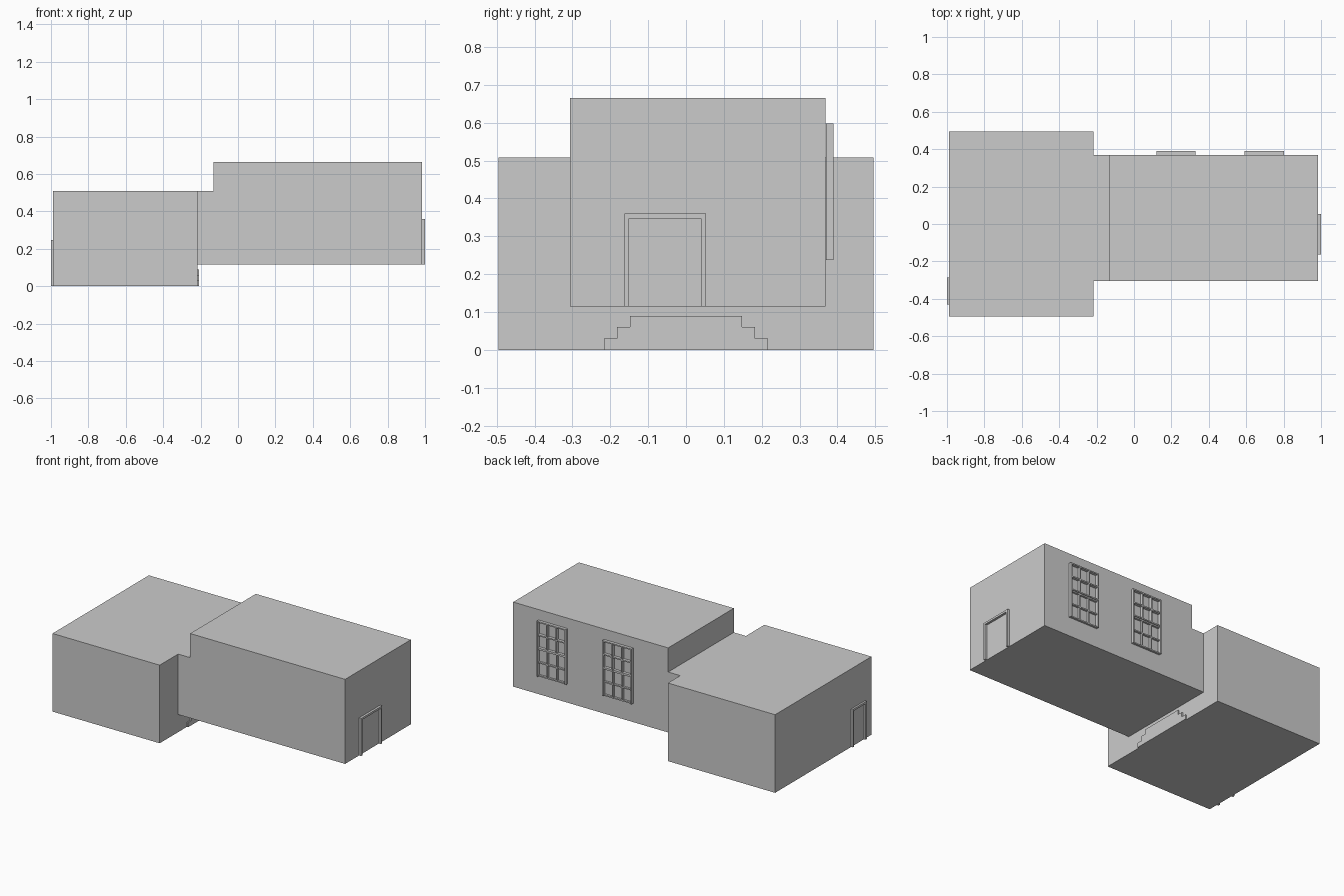
import bpy, bmesh

if "Cube" in bpy.data.objects:
    bpy.data.objects.remove(bpy.data.objects["Cube"])


def boxes(name, spans):
    """One object made of boxes given as (x0, x1, y0, y1, z0, z1)."""
    bm = bmesh.new()
    for x0, x1, y0, y1, z0, z1 in spans:
        vs = bmesh.ops.create_cube(bm, size=1)['verts']
        for v in vs:
            v.co = ((x0 + x1) / 2 + v.co.x * (x1 - x0),
                    (y0 + y1) / 2 + v.co.y * (y1 - y0),
                    (z0 + z1) / 2 + v.co.z * (z1 - z0))
    me = bpy.data.meshes.new(name)
    bm.to_mesh(me)
    bm.free()
    ob = bpy.data.objects.new(name, me)
    bpy.context.collection.objects.link(ob)
    return ob


def extrude_profile(name, profile, y0, y1):
    """Prism from an (x, z) outline stretched along y."""
    bm = bmesh.new()
    face = bm.faces.new([bm.verts.new((x, y0, z)) for x, z in profile])
    ext = bmesh.ops.extrude_face_region(bm, geom=[face])['geom']
    bmesh.ops.translate(bm, vec=(0, y1 - y0, 0),
                        verts=[g for g in ext if isinstance(g, bmesh.types.BMVert)])
    bmesh.ops.recalc_face_normals(bm, faces=bm.faces)
    me = bpy.data.meshes.new(name)
    bm.to_mesh(me)
    bm.free()
    ob = bpy.data.objects.new(name, me)
    bpy.context.collection.objects.link(ob)
    return ob


def door_frame(name, x0, x1, y0, y1, z0, z1, w=0.013):
    boxes(name, [(x0, x1, y0, y0 + w, z0, z1),
                 (x0, x1, y1 - w, y1, z0, z1),
                 (x0, x1, y0 + w, y1 - w, z1 - w, z1)])


def window(name, x0, x1, z0, z1, y=0.37, w=0.008):
    """Two stacked sashes, each three panes wide and two high."""
    zm = (z0 + z1) / 2
    spans = []
    for a, b, depth in ((z0, zm, 0.014), (zm, z1, 0.020)):
        for i in range(4):
            x = x0 + (x1 - x0 - w) * i / 3
            d = 0.020 if i in (0, 3) else depth
            spans.append((x, x + w, y, y + d, a, b))
        for i in range(3):
            z = a + (b - a - w) * i / 2
            spans.append((x0, x1, y, y + depth - 0.001, z, z + w))
    boxes(name, spans)


# Main rooms
boxes('large_room', [(-0.988, -0.217, -0.495, 0.495, 0, 0.508)])
extrude_profile('raised_room', [(-0.217, 0.115), (0.985, 0.115), (0.985, 0.665),
                                (-0.13, 0.665), (-0.13, 0.508), (-0.217, 0.508)],
                -0.306, 0.369)

# Door frames on the two end walls
door_frame('right_door_frame', 0.985, 1.0, -0.163, 0.053, 0.115, 0.36)
door_frame('left_door_frame', -1.0, -0.988, -0.43, -0.287, 0, 0.247)

# Windows on the back wall
for i, x in enumerate((0.12, 0.592)):
    window(f'window_{i + 1}', x, x + 0.21, 0.238, 0.598)

# Steps between the rooms, just poking through the dividing wall
boxes('steps', [(-0.32 + 0.034 * i, -0.208, -0.216 + 0.034 * i, 0.216 - 0.034 * i,
                 0.03 * i, 0.03 * (i + 1)) for i in range(3)])
